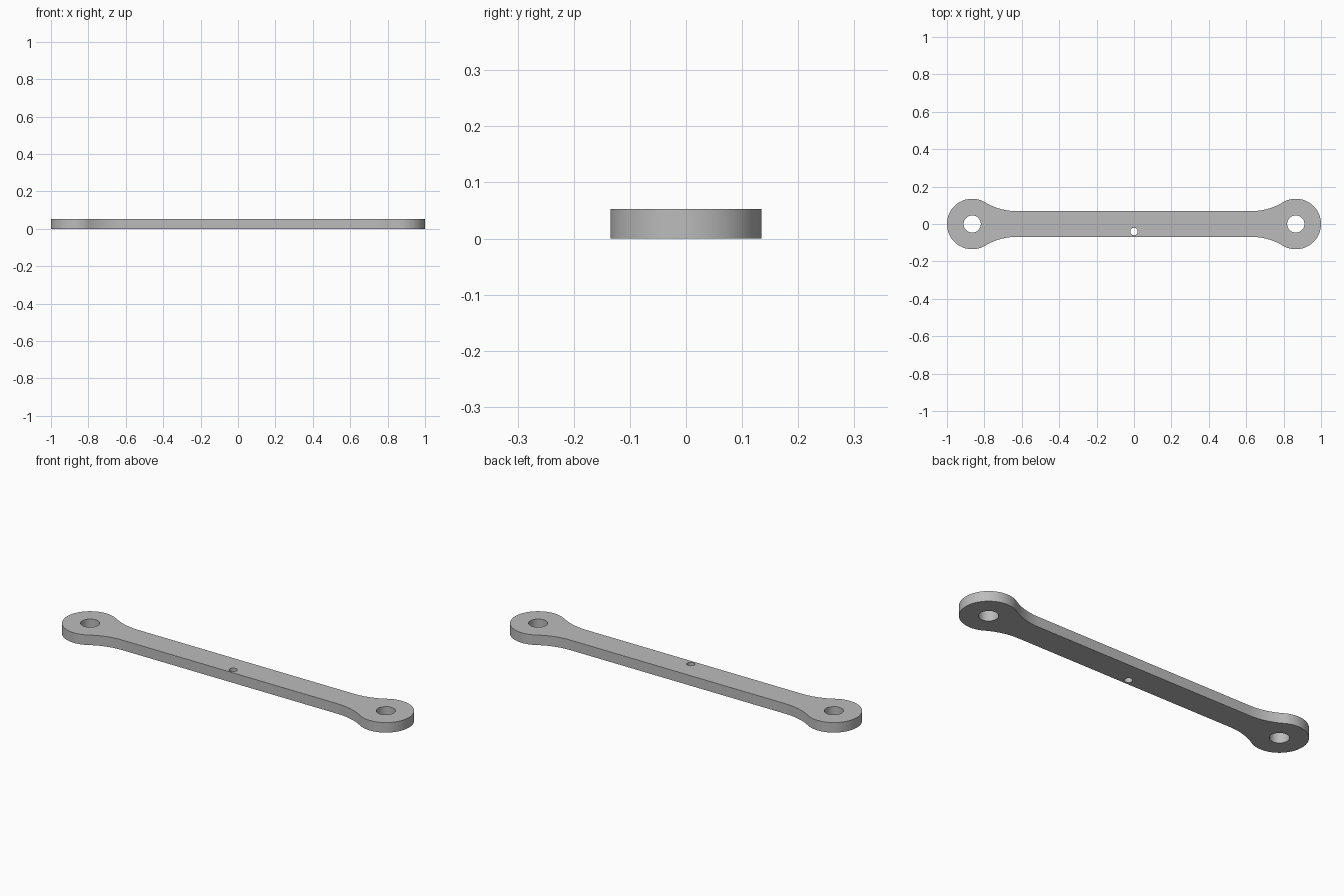
import bpy, bmesh, math

cube = bpy.data.objects.get("Cube")
if cube:
    bpy.data.objects.remove(cube, do_unlink=True)

END_X, END_R = 0.865, 0.135      # rounded ends
BAR_HALF, FILLET_R = 0.069, 0.32  # straight shank and its blend
THICK = 0.053


def arc(cx, cy, r, a0, a1, n):
    return [(cx + r * math.cos(a0 + (a1 - a0) * i / n),
             cy + r * math.sin(a0 + (a1 - a0) * i / n)) for i in range(n + 1)]


def circle(cx, cy, r, n):
    return arc(cx, cy, r, 0, 2 * math.pi, n)[:-1]


# One quarter of the outline: end arc, then the tangent fillet into the shank
fillet_y = BAR_HALF + FILLET_R
fillet_dx = math.sqrt((FILLET_R + END_R) ** 2 - fillet_y ** 2)
tangent = math.atan2(fillet_y, -fillet_dx)
quarter = arc(END_X, 0, END_R, 0, tangent, 36)
quarter += arc(END_X - fillet_dx, fillet_y, FILLET_R,
               tangent - math.pi, -math.pi / 2, 20)[1:]

# Mirror the quarter into the full closed outline
half = quarter + [(-x, y) for x, y in reversed(quarter)]
outline = half + [(x, -y) for x, y in reversed(half[1:-1])]

# Outline, two pin holes and the small offset hole
loops = [outline,
         circle(END_X, 0, 0.046, 48),
         circle(-END_X, 0, 0.046, 48),
         circle(0, -0.04, 0.02, 32)]

bm = bmesh.new()
edges = []
for loop in loops:
    verts = [bm.verts.new((x, y, 0)) for x, y in loop]
    edges += [bm.edges.new((v, verts[i - 1])) for i, v in enumerate(verts)]
bmesh.ops.triangle_fill(bm, edges=edges, use_beauty=True)

# Thicken the plate
geom = bmesh.ops.extrude_face_region(bm, geom=bm.faces[:], use_keep_orig=True)["geom"]
bmesh.ops.translate(bm, vec=(0, 0, THICK),
                    verts=[g for g in geom if isinstance(g, bmesh.types.BMVert)])
bmesh.ops.recalc_face_normals(bm, faces=bm.faces[:])
mesh = bpy.data.meshes.new("link_bar")
bm.to_mesh(mesh)
bm.free()

# Plain grey metal
grey = bpy.data.materials.new("grey_metal")
grey.use_nodes = True
colour = (0.5, 0.5, 0.5, 1)
grey.diffuse_color = colour
grey.node_tree.nodes["Principled BSDF"].inputs["Base Color"].default_value = colour
mesh.materials.append(grey)

bar = bpy.data.objects.new("link_bar", mesh)
bpy.context.collection.objects.link(bar)
bpy.ops.object.select_all(action="DESELECT")
bar.select_set(True)
bpy.context.view_layer.objects.active = bar
bpy.ops.object.shade_smooth_by_angle(angle=math.radians(30))
